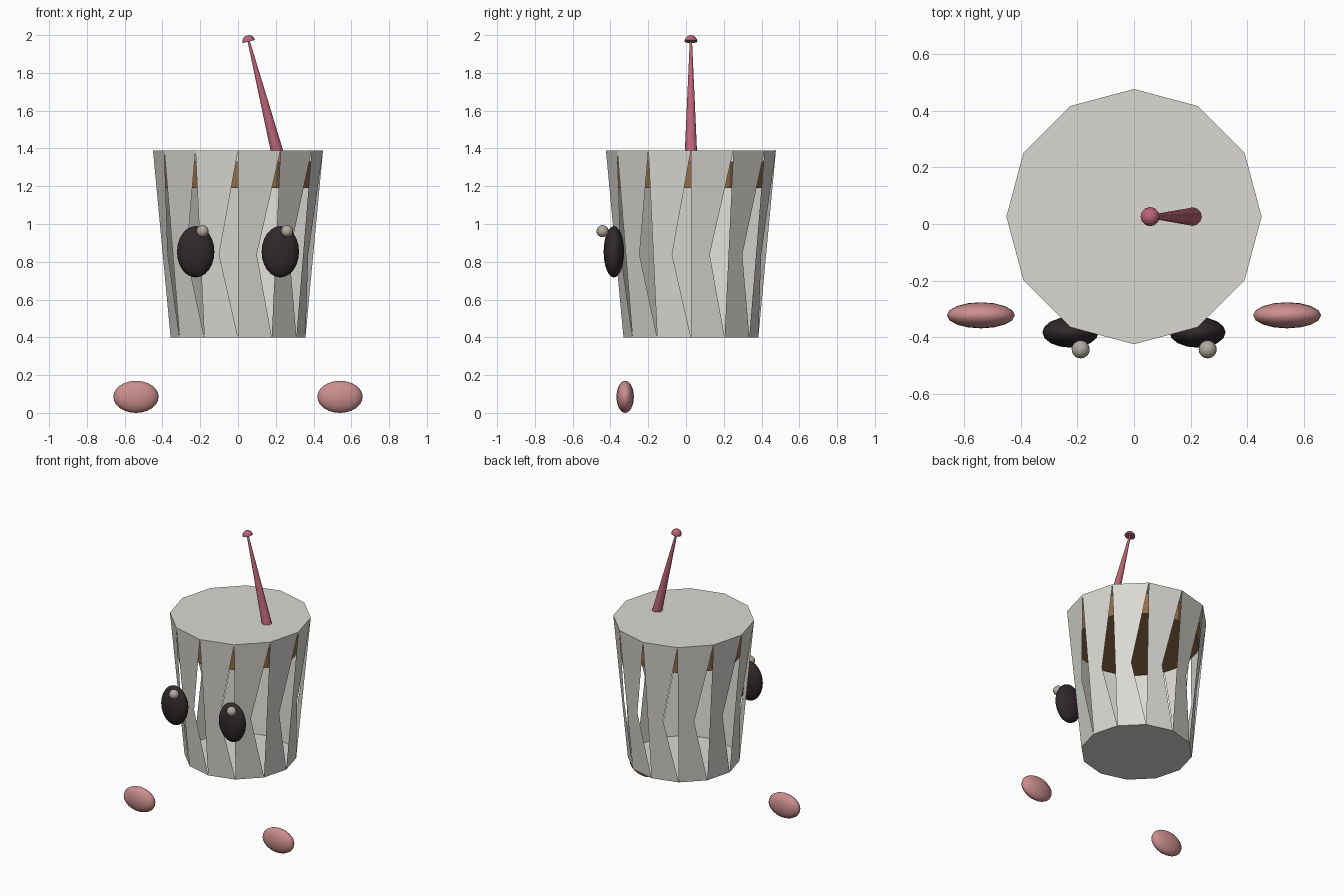
import bpy, bmesh
from math import sin, cos, pi
from mathutils import Vector, Matrix

if "Cube" in bpy.data.objects:
    bpy.data.objects.remove(bpy.data.objects["Cube"])

CY = 0.026          # cup axis in y
N = 12              # cup sides


def material(name, rgb):
    m = bpy.data.materials.new(name)
    m.diffuse_color = (*rgb, 1)
    m.use_nodes = True
    m.node_tree.nodes["Principled BSDF"].inputs["Base Color"].default_value = m.diffuse_color
    return m


def finish(bm, name, mat, smooth=False):
    mesh = bpy.data.meshes.new(name)
    for f in bm.faces:
        f.smooth = smooth
    bm.to_mesh(mesh)
    bm.free()
    ob = bpy.data.objects.new(name, mesh)
    bpy.context.collection.objects.link(ob)
    mesh.materials.append(mat)
    return ob


def ring(bm, r, z):
    return [bm.verts.new((r * cos(2 * pi * i / N), CY + r * sin(2 * pi * i / N), z))
            for i in range(N)]


def ellipsoid(name, loc, size, mat, seg=16, rings=12):
    bm = bmesh.new()
    bmesh.ops.create_uvsphere(bm, u_segments=seg, v_segments=rings, radius=1)
    bmesh.ops.transform(bm, matrix=Matrix.Translation(loc) @ Matrix.Diagonal((*size, 1)),
                        verts=bm.verts)
    return finish(bm, name, mat, True)


cup_mat = material("cup_grey", (0.70, 0.69, 0.65))
drink_mat = material("drink_brown", (0.30, 0.16, 0.07))
straw_mat = material("straw_pink", (0.50, 0.13, 0.19))
eye_mat = material("eye_dark", (0.03, 0.022, 0.025))
glint_mat = material("glint_grey", (0.45, 0.40, 0.35))
cheek_mat = material("cheek_pink", (0.60, 0.27, 0.27))

# Cup: closed ends; each side has two overlapping triangles that leave a gap
bm = bmesh.new()
lo, hi = ring(bm, 0.357, 0.40), ring(bm, 0.45, 1.39)
bm.faces.new(hi)
bm.faces.new(lo[::-1])
for i in range(N):
    j = (i + 1) % N
    bm.faces.new((lo[i], lo[j], hi[i]))
    bm.faces.new((lo[i], hi[j], hi[i]))
finish(bm, "cup", cup_mat)

# Drink inside the cup
bm = bmesh.new()
lo, hi = ring(bm, 0.405, 1.19), ring(bm, 0.415, 1.33)
bm.faces.new(hi)
bm.faces.new(lo[::-1])
for i in range(N):
    j = (i + 1) % N
    bm.faces.new((lo[i], lo[j], hi[j], hi[i]))
finish(bm, "drink", drink_mat)

# Straw: leaning taper
base, tip = Vector((0.228, CY, 1.30)), Vector((0.056, CY, 1.97))
axis = tip - base
turn = axis.to_track_quat('Z', 'Y').to_matrix().to_4x4()
bm = bmesh.new()
bmesh.ops.create_cone(bm, cap_ends=True, segments=12, radius1=0.036, radius2=0.006,
                      depth=axis.length,
                      matrix=Matrix.Translation((base + tip) / 2) @ turn)
finish(bm, "straw", straw_mat)

# Straw tip: half dome
bm = bmesh.new()
bmesh.ops.create_uvsphere(bm, u_segments=12, v_segments=8, radius=0.034)
cut = bmesh.ops.bisect_plane(bm, geom=bm.verts[:] + bm.edges[:] + bm.faces[:], dist=1e-4,
                             plane_co=(0, 0, 0), plane_no=(0, 0, -1), clear_outer=True)
bmesh.ops.holes_fill(bm, edges=bm.edges[:], sides=0)
bmesh.ops.transform(bm, matrix=Matrix.Translation((0.057, CY, 1.966)) @ turn, verts=bm.verts)
finish(bm, "straw_tip", straw_mat)

# Face: eyes, glints and cheeks on both sides
for side, s in (("left", -1), ("right", 1)):
    ellipsoid(f"eye_{side}", (s * 0.224, -0.382, 0.853), (0.099, 0.054, 0.136), eye_mat)
    ellipsoid(f"glint_{side}", (s * 0.224 + 0.036, -0.442, 0.962), (0.032,) * 3, glint_mat)
    ellipsoid(f"cheek_{side}", (s * 0.54, -0.322, 0.085), (0.12, 0.046, 0.085), cheek_mat)
